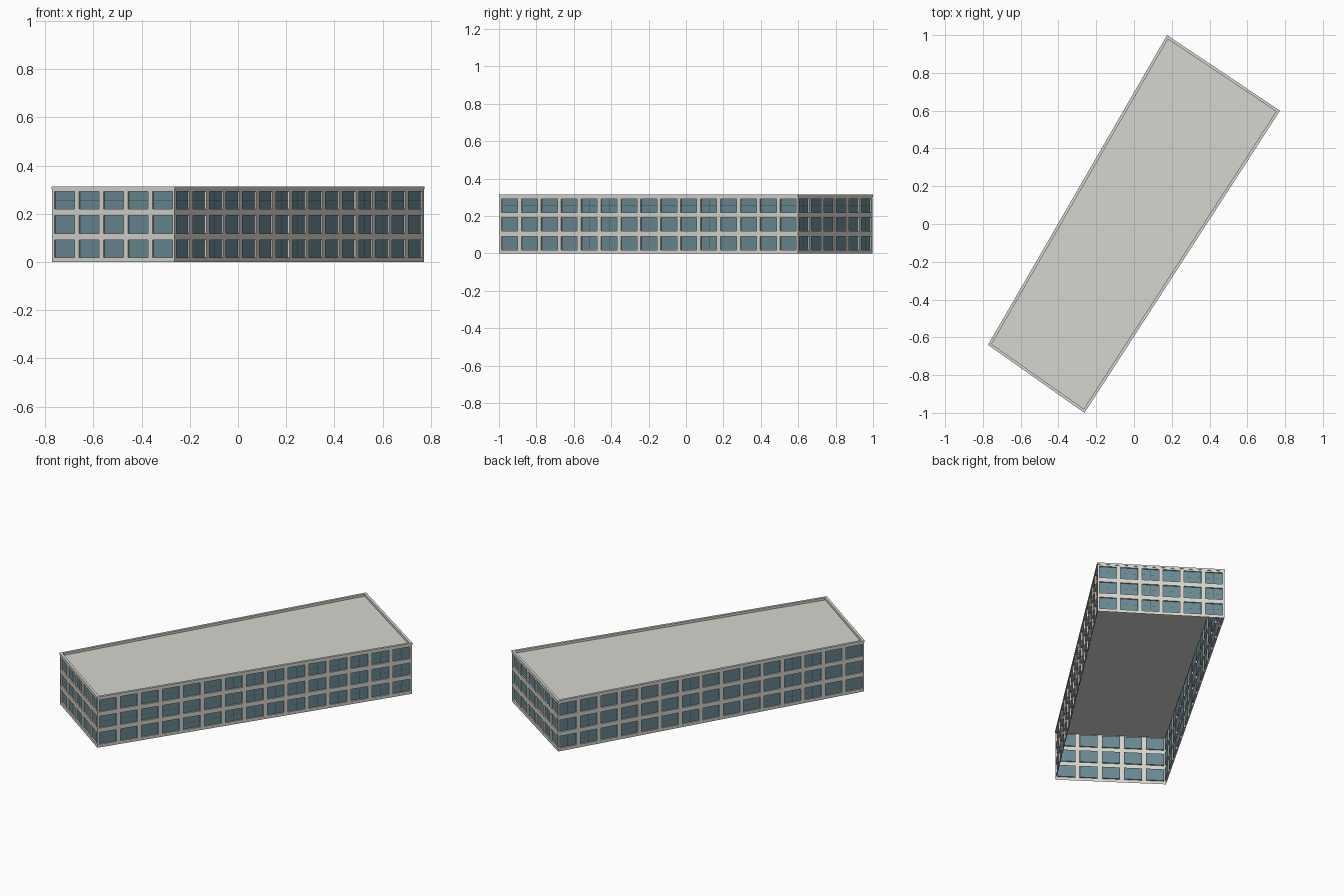
import bpy, bmesh
from mathutils import Vector

cube = bpy.data.objects.get("Cube")
if cube:
    bpy.data.objects.remove(cube, do_unlink=True)


def material(name, rgb):
    m = bpy.data.materials.new(name)
    m.use_nodes = True
    m.diffuse_color = (*rgb, 1)
    m.node_tree.nodes["Principled BSDF"].inputs["Base Color"].default_value = (*rgb, 1)
    return m


WALL = material("pale concrete", (0.67, 0.66, 0.61))
ROOF = material("roof grey", (0.67, 0.67, 0.63))
GLASS = material("blue glass", (0.14, 0.25, 0.29))
FRAME = material("dark frame", (0.06, 0.08, 0.09))

# Plan corners, anticlockwise from the left corner of the plan
OUTLINE = [Vector(p) for p in ((-0.773, -0.64, 0), (-0.262, -1, 0), (0.773, 0.6, 0), (0.175, 1, 0))]
BAYS = (5, 15, 6, 15)
FLOORS, FLOOR_H = 3, 0.1
SILL, HEAD = 0.019, 0.092
WINDOW_SHARE, RECESS = 0.81, 0.008
EAVES, TOP, ROOF_Z = 0.303, 0.314, 0.3
UP = Vector((0, 0, 1))


def inset(poly, d):
    """Move every side of a convex polygon inward by d."""
    result = []
    for i, p in enumerate(poly):
        a = (p - poly[i - 1]).normalized()
        b = (poly[(i + 1) % len(poly)] - p).normalized()
        na, nb = UP.cross(a), UP.cross(b)
        result.append(p + (na + nb) * d / (1 + na.dot(nb)))
    return result


def face(bm, points, mat=0):
    bm.faces.new([bm.verts.new(p) for p in points]).material_index = mat


def strip(bm, low, high):
    """Quads joining two closed loops."""
    n = len(low)
    for i in range(n):
        j = (i + 1) % n
        face(bm, (low[i], low[j], high[j], high[i]))


def at(poly, z):
    return [p + UP * z for p in poly]


def finish(bm, name, mats):
    bmesh.ops.remove_doubles(bm, verts=bm.verts, dist=0.00001)
    mesh = bpy.data.meshes.new(name)
    bm.to_mesh(mesh)
    bm.free()
    for m in mats:
        mesh.materials.append(m)
    bpy.context.collection.objects.link(bpy.data.objects.new(name, mesh))


def facade(name, start, end, bays):
    """A thin wall gridded into piers and bands, with recessed glazing."""
    along = (end - start).normalized()
    out = along.cross(UP)
    pitch = (end - start).length / bays
    margin = pitch * (1 - WINDOW_SHARE) / 2
    us = [0]
    for b in range(bays):
        us += [b * pitch + margin, (b + 1) * pitch - margin]
    us.append(bays * pitch)
    zs = [0]
    for f in range(FLOORS):
        zs += [f * FLOOR_H + SILL, f * FLOOR_H + HEAD]
    zs.append(EAVES)

    def rect(u0, u1, z0, z1, depth=0):
        return [start + along * u + UP * z - out * depth
                for u, z in ((u0, z0), (u1, z0), (u1, z1), (u0, z1))]

    wall, bars = bmesh.new(), bmesh.new()
    for i in range(len(us) - 1):
        for k in range(len(zs) - 1):
            cell = (us[i], us[i + 1], zs[k], zs[k + 1])
            if i % 2 == 0 or k % 2 == 0:
                face(wall, rect(*cell))
                continue
            # Reveal and pane
            back = rect(*cell, RECESS)
            strip(wall, rect(*cell), back)
            face(wall, back, 1)
            # Hairline mullion and transom
            u, z, w = (cell[0] + cell[1]) / 2, (cell[2] + cell[3]) / 2, 0.0005
            for bar in ((u - w, u + w, cell[2], cell[3]), (cell[0], cell[1], z - w, z + w)):
                face(bars, rect(*bar, RECESS - 0.001))
    finish(wall, name + "_wall", (WALL, GLASS))
    finish(bars, name + "_window_bars", (FRAME,))


# Four facades around an open-bottomed shell
body = inset(OUTLINE, 0.002)
for i, name in enumerate(("front_end", "right_long", "back_end", "left_long")):
    facade(name, body[i], body[(i + 1) % 4], BAYS[i])

# Flat roof behind the parapet
bm = bmesh.new()
face(bm, at(body, ROOF_Z))
finish(bm, "roof_deck", (ROOF,))

# Slightly overhanging cornice and parapet
inner = inset(OUTLINE, 0.015)
bm = bmesh.new()
strip(bm, at(body, EAVES), at(OUTLINE, EAVES))
strip(bm, at(OUTLINE, EAVES), at(OUTLINE, TOP))
strip(bm, at(OUTLINE, TOP), at(inner, TOP))
strip(bm, at(inner, TOP), at(inner, ROOF_Z))
finish(bm, "parapet_cornice", (ROOF,))
